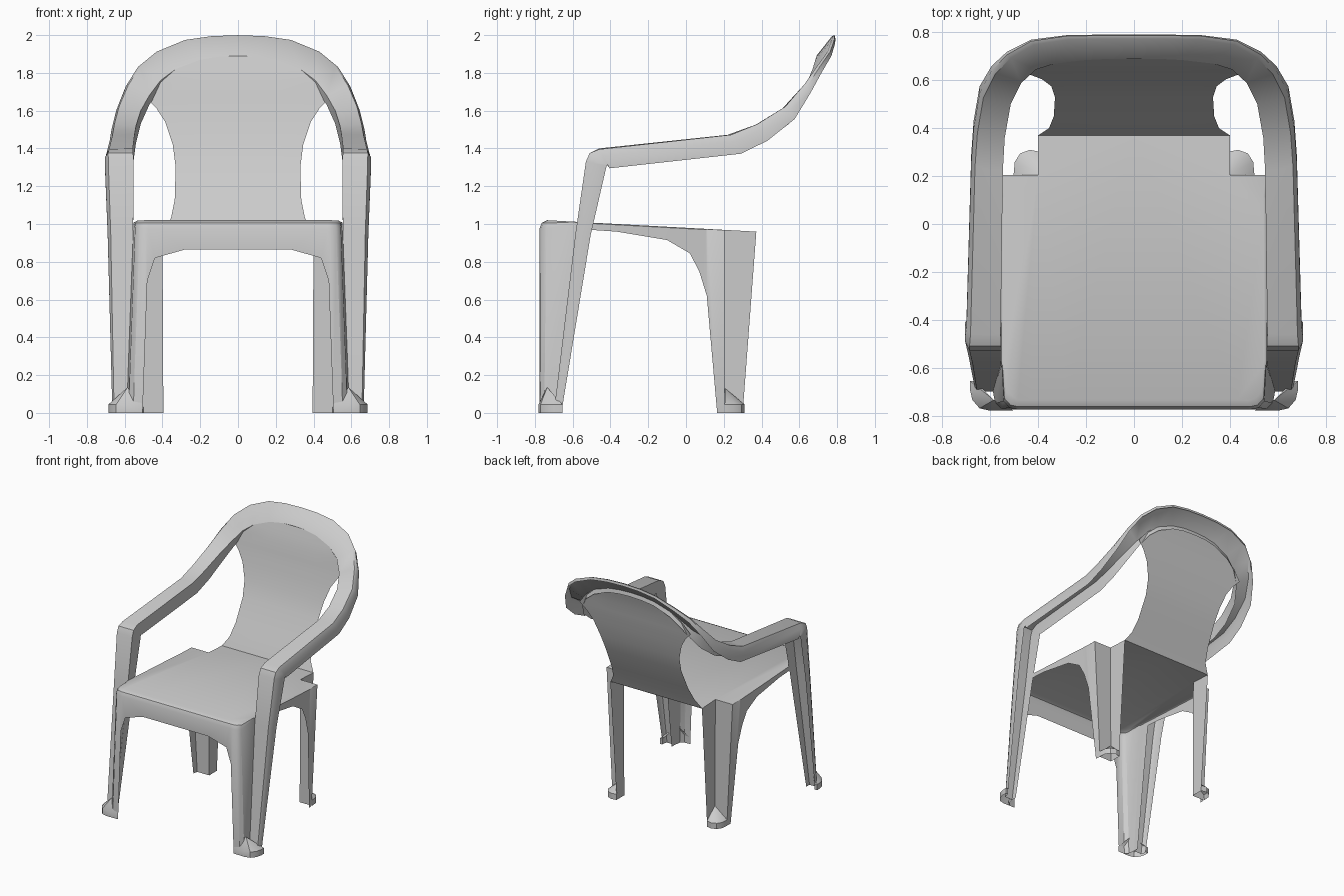
import bpy, bmesh, math
from mathutils import Vector as V


def build(name, rows, cap=None, apex=None, mirror=True, angle=35):
    """Skin a grid of point rows, optionally closing it with a face or a fan."""
    bm = bmesh.new()
    grid = [[bm.verts.new(p) for p in r] for r in rows]
    for a, b in zip(grid, grid[1:]):
        for i in range(len(a) - 1):
            bm.faces.new((a[i], a[i + 1], b[i + 1], b[i]))
    if cap:
        bm.faces.new(grid[-1] + [bm.verts.new(p) for p in cap])
    if apex:
        tip = bm.verts.new(apex)
        for a, b in zip(grid[-1], grid[-1][1:]):
            bm.faces.new((a, b, tip))
    bmesh.ops.recalc_face_normals(bm, faces=bm.faces[:])
    me = bpy.data.meshes.new(name)
    bm.to_mesh(me)
    bm.free()
    ob = bpy.data.objects.new(name, me)
    bpy.context.collection.objects.link(ob)
    bpy.ops.object.select_all(action='DESELECT')
    ob.select_set(True)
    bpy.context.view_layer.objects.active = ob
    bpy.ops.object.shade_smooth_by_angle(angle=math.radians(angle))
    if mirror:
        m = ob.modifiers.new("mirror", 'MIRROR')
        m.merge_threshold = 0.001
    return ob


def seat_z(y):
    return 0.98 - 0.0545 * y


# Seat with front apron, side aprons and legs: columns running round the rim
# (rim x, rim y, bottom x, bottom y, bottom z)
columns = [
    (0, -.775, 0, -.775, .865), (.28, -.775, .28, -.775, .865),
    (.43, -.775, .44, -.775, .82), (.475, -.775, .48, -.775, .70),
    (.485, -.775, .505, -.775, 0), (.52, -.768, .555, -.772, 0),
    (.545, -.74, .58, -.75, 0), (.553, -.59, .59, -.695, 0),
    (.553, -.57, .553, -.52, .97), (.553, -.37, .553, -.37, .96),
    (.553, -.1, .55, -.1, .915), (.552, .02, .545, .02, .845),
    (.552, .07, .54, .07, .75), (.552, .105, .533, .11, .62),
    (.552, .115, .505, .165, 0), (.55, .205, .50, .205, 0),
    (.40, .205, .395, .205, 0), (.40, .372, .395, .30, 0)]


def rim_row(inset, drop):
    row = []
    for x, y, *_ in columns:
        front = y < -.7
        yy = y + inset if front else y
        xx = x - inset * .3 if x > .5 and y < .2 else x
        row.append((xx, yy, seat_z(yy) - (drop if front else drop * .1)))
    return row


bottom = [(c[2], c[3], c[4]) for c in columns]
build("seat_and_legs",
      [bottom, rim_row(0, .045), rim_row(.012, .015), rim_row(.04, 0)],
      cap=[(0, .372, seat_z(.372))])

# Arm hoop: channel strip up the front leg, along the arm and over the back
# (inner edge xyz, outer edge xyz, lip direction y z)
stations = [
    (.588, -.70, 0, .665, -.70, 0, .04, 0),
    (.555, -.585, .95, .69, -.585, .95, .08, -.01),
    (.553, -.53, 1.33, .705, -.53, 1.33, .11, -.02),
    (.555, -.51, 1.375, .705, -.51, 1.375, .10, -.06),
    (.557, -.46, 1.40, .70, -.46, 1.395, .055, -.10),
    (.548, .22, 1.472, .68, .24, 1.472, .05, -.10),
    (.54, .36, 1.52, .67, .38, 1.53, .05, -.09),
    (.515, .50, 1.60, .645, .53, 1.625, .045, -.07),
    (.47, .59, 1.68, .595, .63, 1.745, .03, -.05),
    (.41, .645, 1.76, .53, .70, 1.845, .02, -.04),
    (.33, .67, 1.82, .43, .76, 1.925, .01, -.035),
    (.20, .685, 1.87, .28, .783, 1.985, .006, -.03),
    (.10, .69, 1.886, .14, .785, 2.005, .006, -.03),
    (0, .69, 1.89, 0, .785, 2.01, .006, -.03)]
rows = []
for s in stations:
    inner, outer, lip = V(s[:3]), V(s[3:6]), V((0, s[6], s[7]))
    rows.append([inner + lip, inner, inner.lerp(outer, .88),
                 outer + lip * .35, outer + lip])
build("arm_hoop", rows, angle=40)

# Backrest panel: waisted sheet that rises into the hoop (half width, y, z)
back = [(.40, .37, .96), (.355, .40, 1.03), (.335, .45, 1.13), (.33, .53, 1.30),
        (.345, .575, 1.42), (.385, .605, 1.54), (.43, .622, 1.61),
        (.485, .635, 1.67), (.42, .65, 1.75), (.33, .67, 1.82),
        (.20, .685, 1.87), (.10, .69, 1.886)]
build("backrest", [[(w * t, y, z) for t in (-1, -.5, 0, .5, 1)] for w, y, z in back],
      mirror=False)


# Feet: flared rounded pads rising to a point against each leg
def foot(name, ring, apex):
    build(name, [[(x, y, 0) for x, y in ring], [(x, y, .045) for x, y in ring]],
          apex=apex, angle=30)


foot("front_foot", [(.505, -.778), (.60, -.78), (.645, -.77), (.675, -.735),
                    (.686, -.69), (.686, -.655), (.665, -.655)], (.585, -.735, .135))
foot("rear_foot", [(.395, .302), (.435, .31), (.475, .295), (.498, .26),
                   (.503, .205)], (.397, .207, .13))
